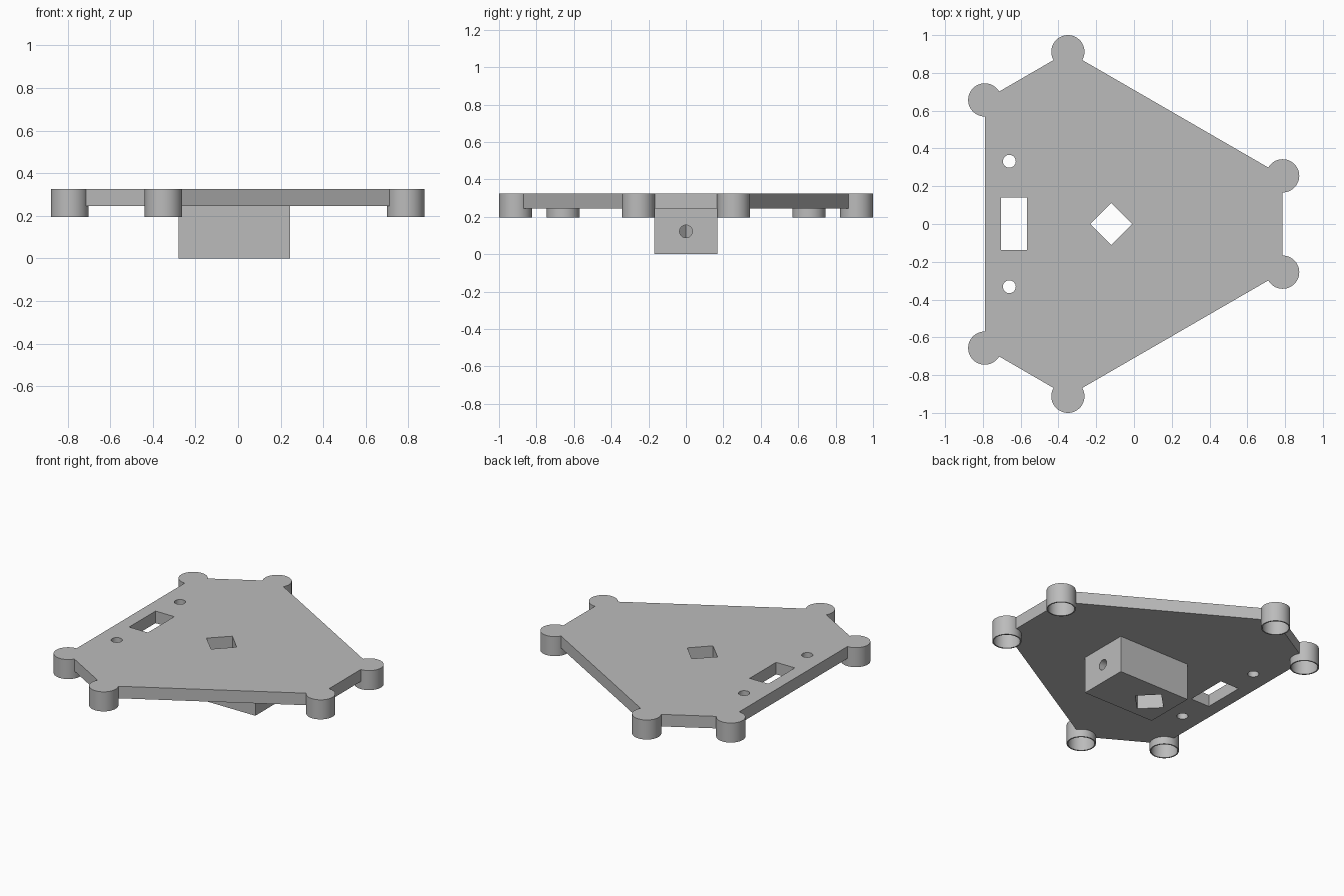
import bpy, bmesh, math
from mathutils import Matrix

if "Cube" in bpy.data.objects:
    bpy.data.objects.remove(bpy.data.objects["Cube"])

grey = bpy.data.materials.new("plain grey")
grey.use_nodes = True
grey.diffuse_color = (0.5, 0.5, 0.5, 1)
grey.node_tree.nodes["Principled BSDF"].inputs["Base Color"].default_value = (0.5, 0.5, 0.5, 1)


def prism(name, outline, z0, z1):
    """Extrude a counter-clockwise outline from z0 up to z1."""
    bm = bmesh.new()
    face = bm.faces.new([bm.verts.new((x, y, z0)) for x, y in outline])
    ext = bmesh.ops.extrude_face_region(bm, geom=[face], use_keep_orig=True)
    top = [v for v in ext["geom"] if isinstance(v, bmesh.types.BMVert)]
    bmesh.ops.translate(bm, verts=top, vec=(0, 0, z1 - z0))
    bmesh.ops.recalc_face_normals(bm, faces=bm.faces)
    mesh = bpy.data.meshes.new(name)
    bm.to_mesh(mesh)
    bm.free()
    mesh.materials.append(grey)
    obj = bpy.data.objects.new(name, mesh)
    bpy.context.collection.objects.link(obj)
    return obj


def circle(x, y, r, n=48):
    return [(x + r * math.cos(math.tau * i / n), y + r * math.sin(math.tau * i / n)) for i in range(n)]


def box(x0, x1, y0, y1):
    return [(x0, y0), (x1, y0), (x1, y1), (x0, y1)]


def combine(target, tool, operation):
    """Apply a boolean and discard the tool object."""
    mod = target.modifiers.new(operation.lower(), "BOOLEAN")
    mod.operation, mod.solver, mod.object = operation, "EXACT", tool
    tool.hide_render = True
    bpy.context.view_layer.objects.active = target
    bpy.ops.object.modifier_apply(modifier=mod.name)
    bpy.data.objects.remove(tool)


UNDER, TOP, BOSS_BOTTOM = 0.245, 0.325, 0.195
half = [(0.787, 0.255), (-0.35, 0.912), (-0.79, 0.657)]
corners = half + [(x, -y) for x, y in reversed(half)]
diamond = [(-0.01, 0), (-0.12, 0.112), (-0.232, 0), (-0.12, -0.112)]

# Six-sided plate with a round boss on each corner, hollowed from below
plate = prism("mounting_plate", corners, UNDER, TOP)
for x, y in corners:
    combine(plate, prism("boss", circle(x, y, 0.088), BOSS_BOTTOM, TOP), "UNION")
for x, y in corners:
    combine(plate, prism("bore", circle(x, y, 0.08), 0.1, 0.295), "DIFFERENCE")

# Plate openings: rectangular slot, two screw holes, square socket
openings = [box(-0.705, -0.567, -0.138, 0.14), diamond]
openings += [circle(-0.66, s * 0.332, 0.034, 32) for s in (-1, 1)]
for outline in openings:
    combine(plate, prism("opening", outline, 0.1, 0.5), "DIFFERENCE")

# Socket block under the plate, with a set-screw hole from its +x end
block = prism("socket_block", box(-0.28, 0.245, -0.168, 0.168), 0, UNDER)
combine(block, prism("socket", diamond, -0.1, 0.5), "DIFFERENCE")
screw = prism("screw_hole", circle(0, 0, 0.034, 32), -0.12, 0.4)
screw.data.transform(Matrix.Translation((0, 0, 0.122)) @ Matrix.Rotation(math.pi / 2, 4, "Y"))
combine(block, screw, "DIFFERENCE")

# Smooth the round walls, keep edges sharp
for obj in bpy.context.view_layer.objects:
    obj.select_set(obj in (plate, block))
bpy.context.view_layer.objects.active = plate
bpy.ops.object.shade_smooth_by_angle(angle=math.radians(30))
